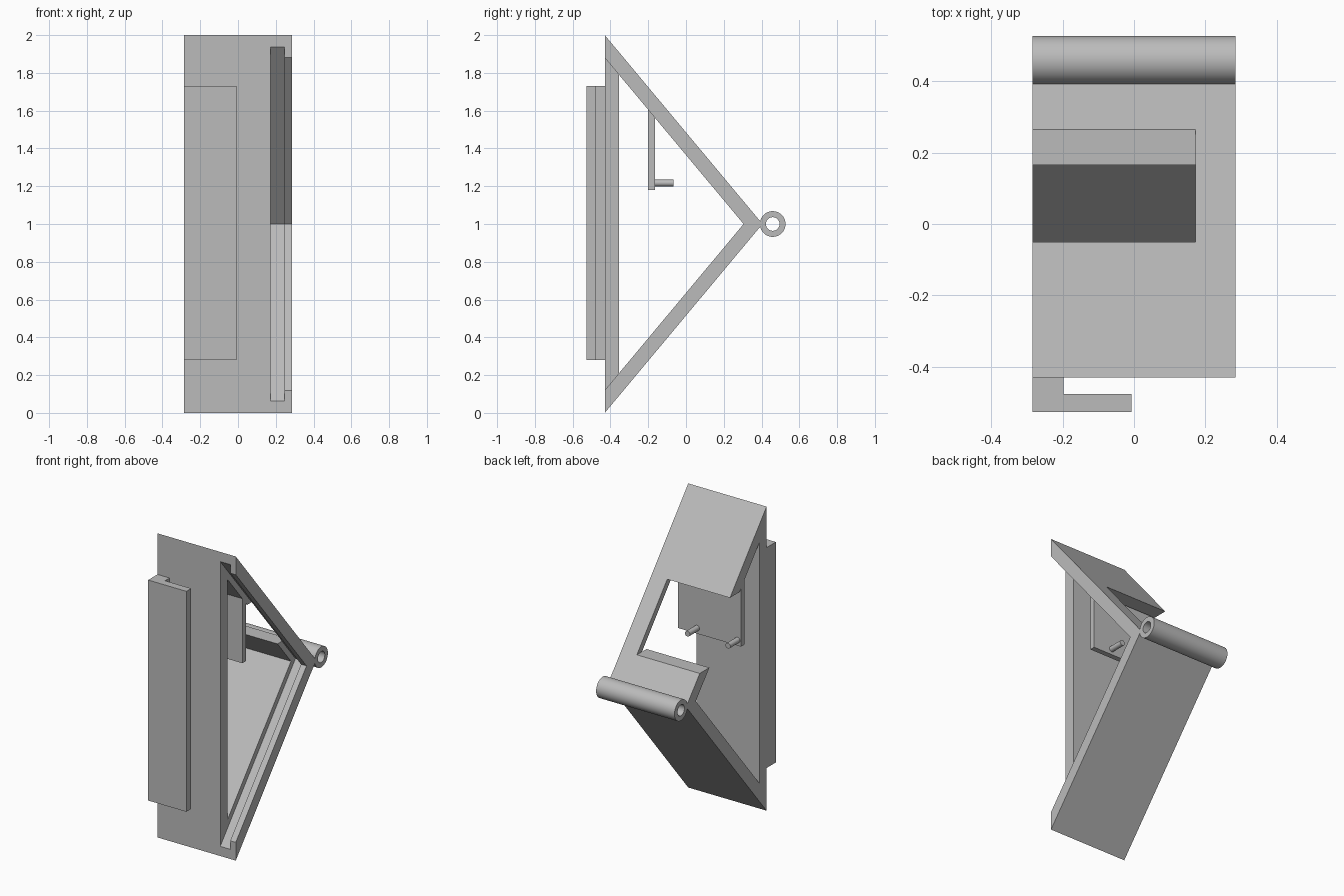
import bpy, bmesh, math
from mathutils import Vector

cube = bpy.data.objects.get("Cube")
if cube:
    bpy.data.objects.remove(cube, do_unlink=True)

grey = bpy.data.materials.new("plain grey")
grey.use_nodes = True
GREY = (0.5, 0.5, 0.5, 1)
grey.diffuse_color = GREY
grey.node_tree.nodes["Principled BSDF"].inputs["Base Color"].default_value = GREY


def extrude(name, points, direction):
    """Solid made by sweeping a flat outline along a vector."""
    bm = bmesh.new()
    face = bm.faces.new([bm.verts.new(p) for p in points])
    swept = bmesh.ops.extrude_face_region(bm, geom=[face])["geom"]
    verts = [v for v in swept if isinstance(v, bmesh.types.BMVert)]
    bmesh.ops.translate(bm, verts=verts, vec=Vector(direction))
    bmesh.ops.recalc_face_normals(bm, faces=bm.faces)
    mesh = bpy.data.meshes.new(name)
    bm.to_mesh(mesh)
    bm.free()
    mesh.materials.append(grey)
    obj = bpy.data.objects.new(name, mesh)
    bpy.context.collection.objects.link(obj)
    return obj


def prism_x(name, outline, x0, x1):
    return extrude(name, [(x0, y, z) for y, z in outline], (x1 - x0, 0, 0))


def circle(y, z, r, n):
    turn = [2 * math.pi * i / n for i in range(n)]
    return [(y + r * math.cos(a), z + r * math.sin(a)) for a in turn]


def cut(target, cutter):
    cutter.hide_render = True
    mod = target.modifiers.new("cut", 'BOOLEAN')
    mod.operation, mod.solver, mod.object = 'DIFFERENCE', 'EXACT', cutter
    bpy.ops.object.select_all(action='DESELECT')
    bpy.context.view_layer.objects.active = target
    target.select_set(True)
    bpy.ops.object.modifier_apply(modifier=mod.name)
    bpy.data.objects.remove(cutter, do_unlink=True)


def smooth(obj):
    bpy.ops.object.select_all(action='DESELECT')
    bpy.context.view_layer.objects.active = obj
    obj.select_set(True)
    bpy.ops.object.shade_smooth_by_angle(angle=math.radians(35))


# Shared measurements
SIDE, FRONT, MID = 0.285, -0.43, 1.0
SLOT_IN, SLOT_OUT = 0.172, 0.245
APEX, INNER, SLOPE = 0.405, 0.305, 1 / 0.835


def wedge(front, apex):
    """Triangle with its point at the back, parallel to the sloped walls."""
    rise = (apex - front) * SLOPE
    return [(front, MID - rise), (apex, MID), (front, MID + rise)]


# Triangular housing, hollowed with an open side, lid slot and window
housing = prism_x("housing", wedge(FRONT, APEX), -SIDE, SIDE)
cut(housing, prism_x("cavity_cutter", wedge(-0.355, INNER), -0.4, SLOT_IN + 0.03))
cut(housing, prism_x("opening_cutter", wedge(-0.6, INNER), SLOT_IN, 0.4))
cut(housing, prism_x("slot_cutter", wedge(-0.6, 0.352), SLOT_IN, SLOT_OUT))
window = [(-0.15, 1.168), (0.5, 1.168), (0.5, 1.545), (-0.15, 1.545)]
cut(housing, prism_x("window_cutter", window, -0.4, SLOT_IN))

# Hooked rail on the front
hook = [(-SIDE, FRONT), (-SIDE, -0.527), (-0.007, -0.527),
        (-0.007, -0.477), (-0.197, -0.477), (-0.197, FRONT)]
extrude("front_hook", [(x, y, 0.28) for x, y in hook], (0, 0, 1.45))

# Hanging plate under the upper wall
plate = [(-0.2, 1.18), (-0.165, 1.18), (-0.165, 1.575), (-0.2, 1.617)]
prism_x("hanging_plate", plate, -SIDE, SLOT_IN)

# Pegs on the hanging plate
for name, x in (("outer_peg", -0.26), ("inner_peg", 0.035)):
    ring = [(px, -0.17, pz) for px, pz in circle(x, 1.217, 0.018, 24)]
    smooth(extrude(name, ring, (0, 0.105, 0)))

# Hinge tube at the back
tube = prism_x("hinge_tube", circle(0.459, MID, 0.068, 64), -SIDE, SIDE)
cut(tube, prism_x("bore_cutter", circle(0.459, MID, 0.036, 64), -0.4, 0.4))
smooth(tube)
